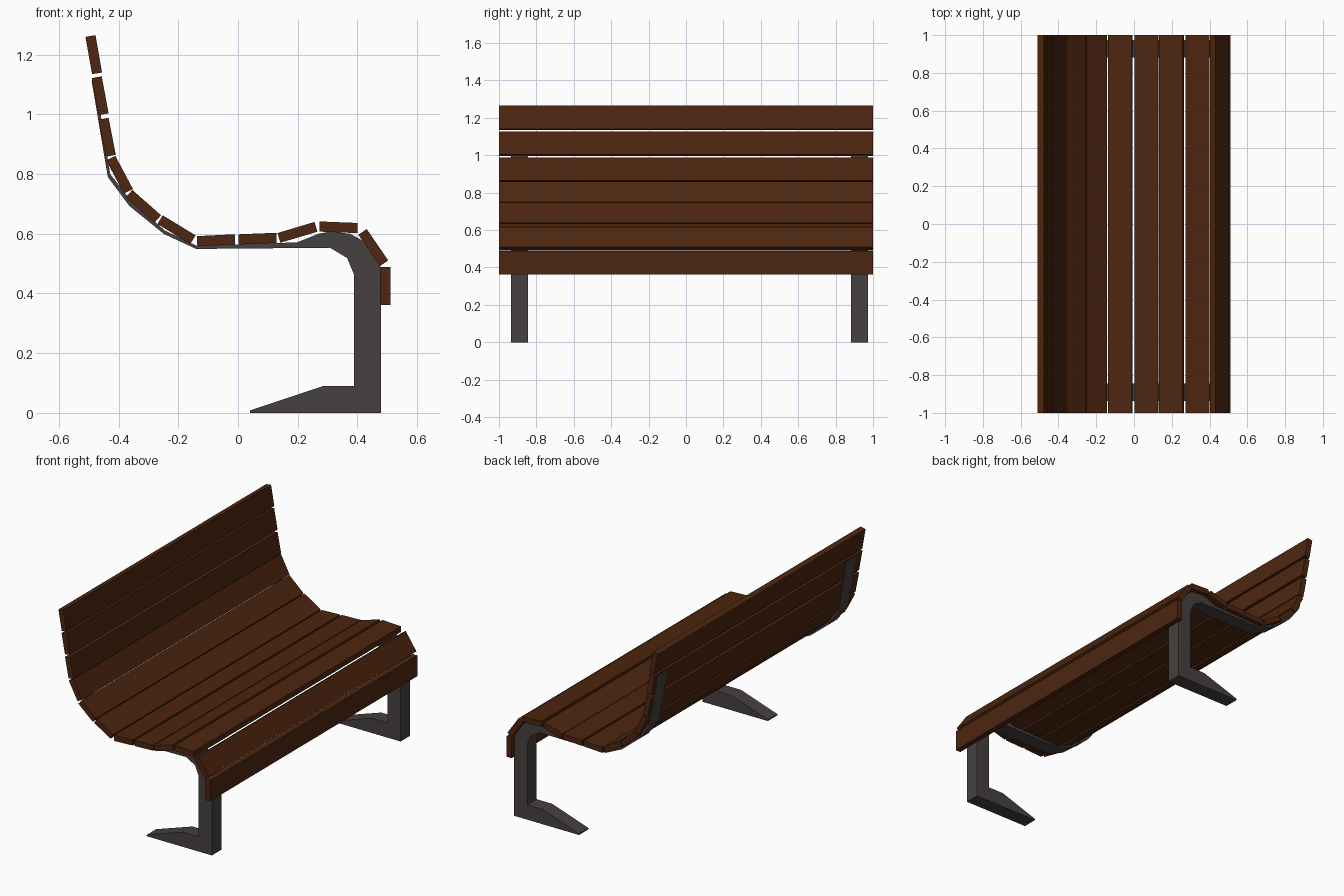
import bpy, bmesh
from mathutils import Vector


def material(name, rgb):
    m = bpy.data.materials.new(name)
    m.diffuse_color = (*rgb, 1)
    return m


wood = material("dark brown wood", (0.075, 0.019, 0.005))
metal = material("dark grey metal", (0.062, 0.052, 0.052))


def extrude_profile(name, points, y0, y1, mat):
    """Extrude an x/z outline along y into a closed solid."""
    bm = bmesh.new()
    face = bm.faces.new([bm.verts.new((x, y0, z)) for x, z in points])
    out = bmesh.ops.extrude_face_region(bm, geom=[face])
    moved = [v for v in out["geom"] if isinstance(v, bmesh.types.BMVert)]
    bmesh.ops.translate(bm, verts=moved, vec=(0, y1 - y0, 0))
    bmesh.ops.recalc_face_normals(bm, faces=bm.faces)
    mesh = bpy.data.meshes.new(name)
    bm.to_mesh(mesh)
    bm.free()
    mesh.materials.append(mat)
    obj = bpy.data.objects.new(name, mesh)
    bpy.context.collection.objects.link(obj)
    return obj


# Slats: centre line start and end in x/z, from backrest top to front apron
slats = [
    (-0.494, 1.262, -0.472, 1.137),
    (-0.473, 1.124, -0.450, 1.000),
    (-0.450, 0.985, -0.426, 0.861),
    (-0.426, 0.853, -0.367, 0.742),
    (-0.365, 0.734, -0.269, 0.649),
    (-0.261, 0.647, -0.151, 0.580),
    (-0.137, 0.575, -0.010, 0.581),
    (0.002, 0.581, 0.129, 0.586),
    (0.137, 0.586, 0.261, 0.623),
    (0.273, 0.624, 0.400, 0.619),
    (0.417, 0.606, 0.489, 0.501),
    (0.493, 0.488, 0.493, 0.362),
]
for i, (x0, z0, x1, z1) in enumerate(slats):
    a, b = Vector((x0, z0)), Vector((x1, z1))
    d = (b - a).normalized()
    n = Vector((-d.y, d.x)) * 0.017
    extrude_profile(f"slat_{i + 1}", [a + n, b + n, b - n, a - n], -1, 1, wood)

# Frames: one outline covers foot, post, seat rail and back rail
frame = [
    (0.04, 0), (0.479, 0), (0.479, 0.486), (0.415, 0.578), (0.375, 0.600),
    (0.308, 0.607), (0.270, 0.600), (0.198, 0.571), (-0.14, 0.560),
    (-0.245, 0.611), (-0.355, 0.706), (-0.428, 0.800), (-0.478, 1.112),
    (-0.490, 1.112), (-0.436, 0.790), (-0.364, 0.693), (-0.248, 0.599),
    (-0.14, 0.549), (0.308, 0.553), (0.365, 0.519), (0.389, 0.462),
    (0.389, 0.09), (0.285, 0.09), (0.04, 0.008),
]
for name, y0, y1 in (("front_frame", -0.936, -0.845), ("rear_frame", 0.882, 0.973)):
    extrude_profile(name, frame, y0, y1, metal)
